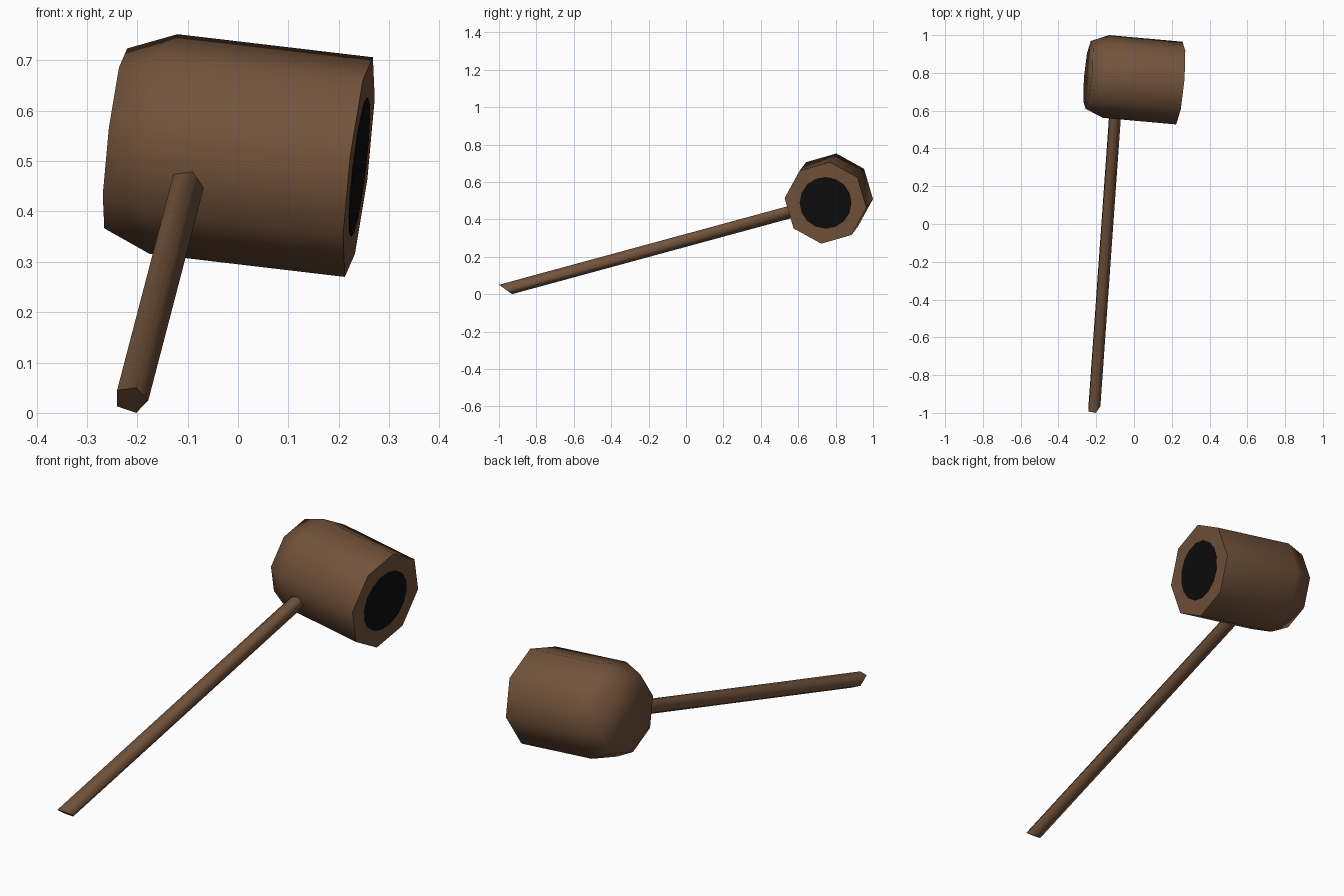
import bpy, bmesh, math
from mathutils import Vector

if "Cube" in bpy.data.objects:
    bpy.data.objects.remove(bpy.data.objects["Cube"])


def material(name, rgb):
    m = bpy.data.materials.new(name)
    m.diffuse_color = (*rgb, 1)
    m.use_nodes = True
    m.node_tree.nodes["Principled BSDF"].inputs["Base Color"].default_value = m.diffuse_color
    return m


wood = material("brown wood", (0.17, 0.087, 0.044))
black = material("black", (0.004, 0.004, 0.004))


def loft(name, rings, mat, sharp_rings=()):
    """Smooth skin through rings of points, capped at both ends."""
    bm = bmesh.new()
    loops = [[bm.verts.new(p) for p in ring] for ring in rings]
    n = len(loops[0])
    for a, b in zip(loops, loops[1:]):
        for i in range(n):
            j = (i + 1) % n
            bm.faces.new((a[i], a[j], b[j], b[i]))
    bm.faces.new(loops[0])
    bm.faces.new(loops[-1])
    bmesh.ops.recalc_face_normals(bm, faces=bm.faces[:])
    for f in bm.faces:
        f.smooth = True
    for k in sharp_rings:
        for i in range(n):
            bm.edges.get((loops[k][i], loops[k][(i + 1) % n])).smooth = False
    me = bpy.data.meshes.new(name)
    bm.to_mesh(me)
    bm.free()
    me.materials.append(mat)
    ob = bpy.data.objects.new(name, me)
    bpy.context.collection.objects.link(ob)
    return ob


# Head frame: tilted axis, measured from the centre of the striking face
axis = Vector((1, -0.09, -0.118)).normalized()
face = Vector((0.24, 0.746, 0.488))
u = (Vector((0, 1, 0)) - axis * axis.y).normalized()
v = axis.cross(u)


def ring(t, r, sides, phase):
    angles = [math.radians(phase) + math.tau * i / sides for i in range(sides)]
    return [face + axis * t + (u * math.cos(a) + v * math.sin(a)) * r for a in angles]


# Octagonal head with one chamfered end
loft("mallet_head",
     [ring(0, 0.221, 8, -6), ring(-0.392, 0.221, 8, -6), ring(-0.488, 0.181, 8, -6)],
     wood, sharp_rings=(0,))

# Black spot on the striking face
loft("face_spot", [ring(-0.002, 0.139, 16, 0), ring(0.002, 0.139, 16, 0)],
     black, sharp_rings=(0, 1))

# Five-sided handle with an oblique cut at the free end
section = [(-0.24, 0.045), (-0.202, 0.05), (-0.178, 0.025), (-0.202, 0.0), (-0.24, 0.013)]
butt = [Vector((x, -1 + (0.05 - z) * 1.4, z)) for x, z in section]
reach = Vector((0.071, 1, 0.272)) * 1.65
loft("handle", [butt, [p + reach for p in butt]], wood, sharp_rings=(0, 1))
